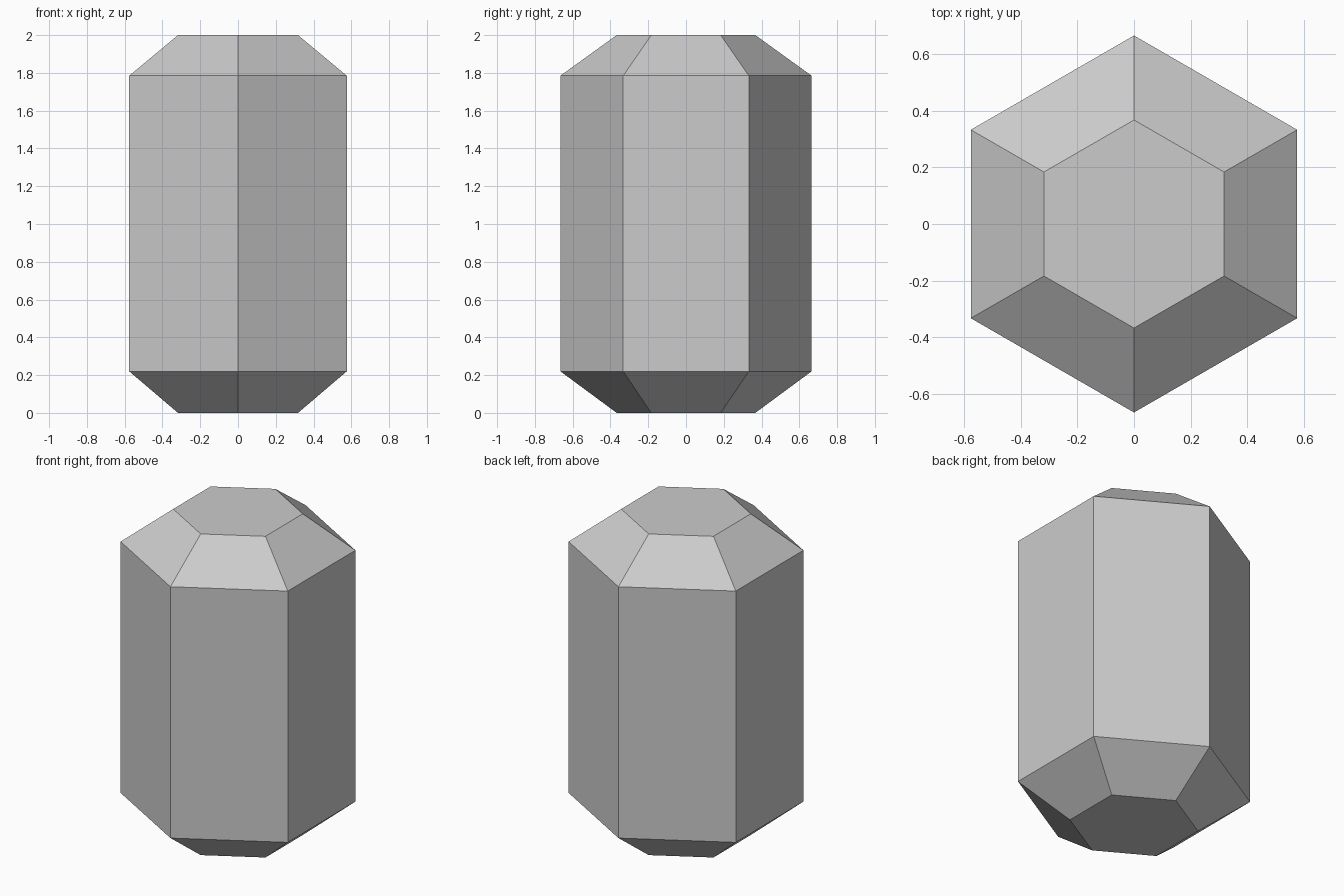
import bpy
import bmesh
from math import cos, sin, tau, radians

cube = bpy.data.objects.get("Cube")
if cube:
    bpy.data.objects.remove(cube, do_unlink=True)

SIDES = 6
# Radius and height of each ring, bottom to top
PROFILE = [(0.367, 0.0), (0.665, 0.22), (0.665, 1.785), (0.367, 2.0)]

# Plain grey stone
grey = bpy.data.materials.new("light_grey")
color = (0.6, 0.6, 0.6, 1.0)
grey.use_nodes = True
grey.diffuse_color = color
grey.node_tree.nodes["Principled BSDF"].inputs["Base Color"].default_value = color

# Hexagonal prism with bevelled ends, corners pointing front and back
bm = bmesh.new()
rings = []
for radius, z in PROFILE:
    angles = [radians(90) + tau * i / SIDES for i in range(SIDES)]
    rings.append([bm.verts.new((radius * cos(a), radius * sin(a), z)) for a in angles])

for low, high in zip(rings, rings[1:]):
    for i in range(SIDES):
        j = (i + 1) % SIDES
        bm.faces.new((low[i], low[j], high[j], high[i]))

# Flat caps
bm.faces.new(rings[0][::-1])
bm.faces.new(rings[-1])
bmesh.ops.recalc_face_normals(bm, faces=bm.faces)

mesh = bpy.data.meshes.new("hexagonal_crystal")
bm.to_mesh(mesh)
bm.free()
mesh.materials.append(grey)
crystal = bpy.data.objects.new("hexagonal_crystal", mesh)
bpy.context.collection.objects.link(crystal)
